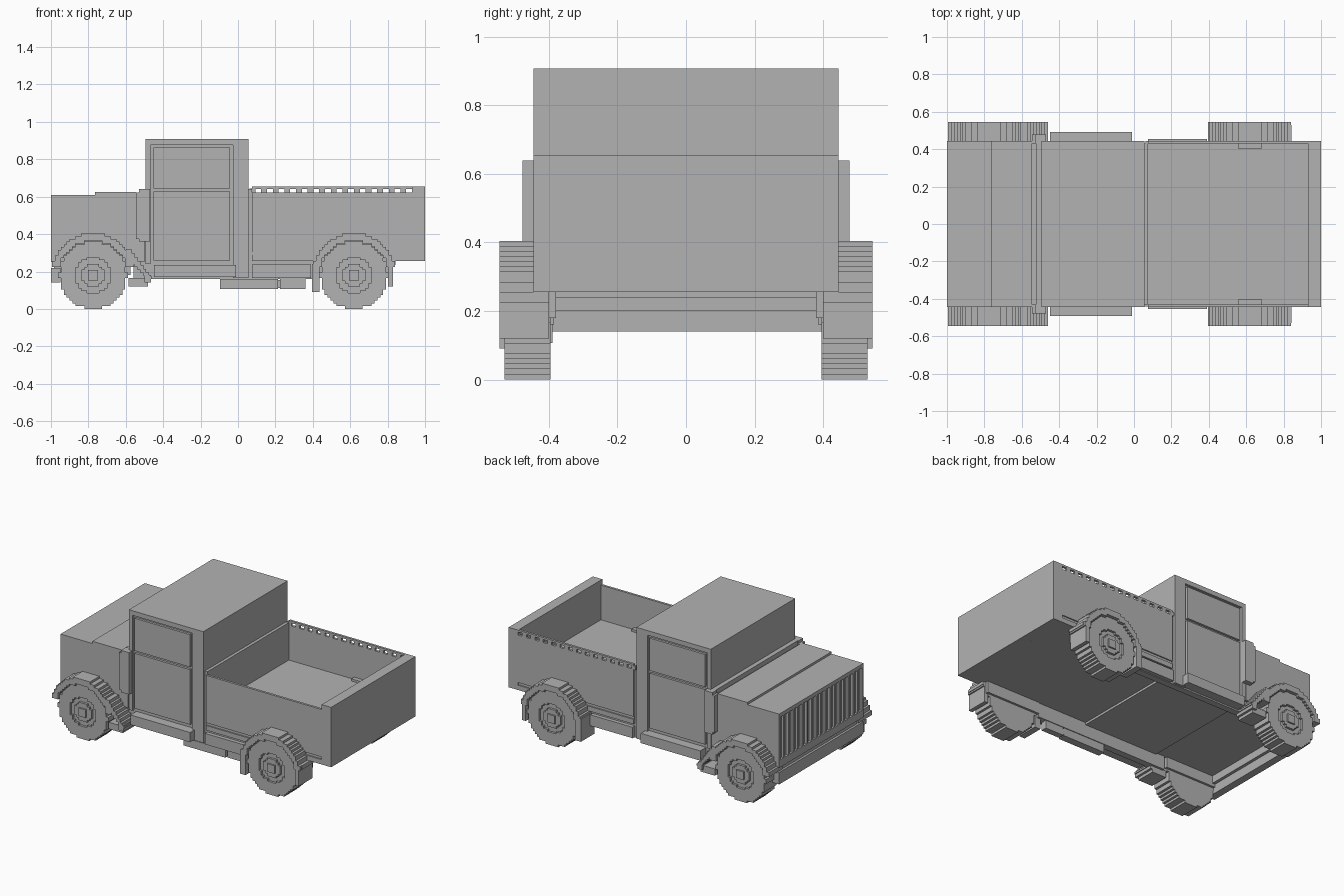
import bpy, bmesh, math

cube = bpy.data.objects.get("Cube")
if cube:
    bpy.data.objects.remove(cube, do_unlink=True)

V = 1 / 64   # size of one stepped block
W = 0.445    # half width of the body

paint = bpy.data.materials.new("plain_grey")
paint.use_nodes = True
GREY = (0.45, 0.45, 0.45, 1)
paint.diffuse_color = GREY
paint.node_tree.nodes["Principled BSDF"].inputs["Base Color"].default_value = GREY


def finish(name, bm):
    bmesh.ops.recalc_face_normals(bm, faces=bm.faces)
    mesh = bpy.data.meshes.new(name)
    bm.to_mesh(mesh)
    bm.free()
    mesh.materials.append(paint)
    obj = bpy.data.objects.new(name, mesh)
    bpy.context.collection.objects.link(obj)
    return obj


def boxes(name, spans):
    """Join boxes given as (x0, x1, y0, y1, z0, z1)."""
    bm = bmesh.new()
    for x0, x1, y0, y1, z0, z1 in spans:
        made = bmesh.ops.create_cube(bm, size=1)["verts"]
        for v in made:
            v.co.x = x1 if v.co.x > 0 else x0
            v.co.y = y1 if v.co.y > 0 else y0
            v.co.z = z1 if v.co.z > 0 else z0
    return finish(name, bm)


def sided(side, spans):
    """Place spans given for the +y side on either side."""
    return [(a, b, min(c * side, d * side), max(c * side, d * side), e, f)
            for a, b, c, d, e, f in spans]


def prism(name, outline, y0, y1):
    bm = bmesh.new()
    face = bm.faces.new([bm.verts.new((x, y0, z)) for x, z in outline])
    top = bmesh.ops.extrude_face_region(bm, geom=[face])["geom"]
    for v in top:
        if isinstance(v, bmesh.types.BMVert):
            v.co.y = y1
    return finish(name, bm)


def stepped_arc(cx, cz, r, low):
    """Blocky arc from the left foot over the top to the right foot."""
    right = []
    rows = math.ceil((r - low) / V)
    for k in range(rows):
        z0 = low + (r - low) * k / rows
        z1 = low + (r - low) * (k + 1) / rows
        mid = (z0 + z1) / 2
        w = max(V, round(math.sqrt(r * r - mid * mid) / V) * V)
        if right and abs(right[-1][0] - w) < 1e-6:
            right[-1] = (w, z1)
        else:
            right += [(w, z0), (w, z1)]
    left = [(-x, z) for x, z in right]
    return [(cx + x, cz + z) for x, z in left + right[::-1]]


# Bonnet with a slatted grille
boxes("bonnet", [(-1 + V, -0.5, -W, W, 0.25, 0.61),
                 (-0.765, -0.545, -W, W, 0.6, 0.625),
                 (-0.525, -0.49, -W, W, 0.6, 0.64)])
grille = [(-1, -1 + V, -W, W, 0.585, 0.61), (-1, -1 + V, -W, W, 0.25, 0.3)]
count = 19
for i in range(count):
    y = -W + V / 2 + (2 * W - V) * i / (count - 1)
    grille.append((-1, -1 + V, y - V / 2, y + V / 2, 0.29, 0.59))
boxes("grille", grille)
boxes("front_bumper", [(-1, -0.95, -W, W, 0.14, 0.22),
                       (-0.985, -0.93, -0.4, 0.4, 0.2, 0.26)])

# Cab core and floor
boxes("cab_core", [(-0.495, 0.055, -W + V, W - V, 0.24, 0.908)])
boxes("floor", [(-0.95, 1, -W + V, W - V, 0.255, 0.39)])

# Cargo bed tailgate and cab-side bulkhead
boxes("tailgate", [(0.93, 1, -W, W, 0.255, 0.655)])
boxes("bulkhead", [(0.05, 0.075, -W + V, W - V, 0.26, 0.64)])

for side, tag in ((1, "left"), (-1, "right")):
    # Door frame, window and door panels with grooves between
    boxes(tag + "_door_frame", sided(side, [
        (-0.495, -0.467, W - V, W, 0.24, 0.908), (-0.028, 0.055, W - V, W, 0.165, 0.908),
        (-0.47, -0.025, W - V, W, 0.877, 0.908)]))
    boxes(tag + "_door", sided(side, [
        (-0.452, -0.043, W - V, W, 0.645, 0.862), (-0.452, -0.043, W - V, W, 0.26, 0.628)]))
    boxes(tag + "_cowl", sided(side, [
        (-0.53, -0.47, W - V, 0.478, 0.36, 0.64), (-0.545, -0.53, W - V, 0.478, 0.375, 0.622)]))
    # Running board and sills
    boxes(tag + "_running_board", sided(side, [(-0.45, -0.01, 0.4, 0.492, 0.17, 0.235)]))
    boxes(tag + "_sill", sided(side, [
        (-0.56, 0.42, 0.385, W - V, 0.16, 0.27), (0.075, 0.39, W - V, 0.455, 0.165, 0.238),
        (-0.585, -0.48, 0.4, 0.53, 0.12, 0.165)]))

    # Bed side panel
    boxes(tag + "_bed_side", sided(side, [
        (0.075, 0.94, W - V, W, 0.305, 0.622), (0.075, 0.94, W - V, W, 0.255, 0.287),
        (0.075, 0.94, W - V, W - V / 2, 0.28, 0.31)]))

    for end, cx in (("front", -0.775), ("rear", 0.62)):
        name = tag + "_" + end

        def disc(part, r, y0, y1):
            low = -r + V / 2
            prism(name + part, stepped_arc(cx, 0.18, r, -r), side * y0, side * y1)

        # Wheel: tyre ring, sunken rim, raised hub
        ring = stepped_arc(cx, 0.18, 0.18, 0)
        hole = stepped_arc(cx, 0.18, 0.095, 0)
        upper = ring + hole[::-1]
        lower = [(x, 0.36 - z) for x, z in upper]
        prism(name + "_tyre_upper", upper, side * 0.395, side * 0.53)
        prism(name + "_tyre_lower", lower, side * 0.395, side * 0.53)
        disc("_rim", 0.1, 0.395, 0.515)
        disc("_hub", 0.06, 0.5, 0.53)
        boxes(name + "_hub_cap", sided(side, [
            (cx - 0.027, cx + 0.027, 0.5, 0.54, 0.153, 0.207)]))
        # Stepped wheel arch
        arch = stepped_arc(cx, 0.18, 0.225, 0.045) + stepped_arc(cx, 0.18, 0.185, 0.045)[::-1]
        prism(name + "_fender", arch, side * 0.4, side * 0.545)
        boxes(name + "_inner_arch", sided(side, [
            (cx - 0.2, cx + 0.2, 0.38, 0.4, 0.18, 0.3)]))

    # Trailing steps of the front fender, legs of the rear fender
    steps = []
    for k in range(8):
        x = -0.6 + k * V
        steps.append((x, x + 2 * V, 0.4, 0.545, 0.27 - k * V, 0.32 - k * 1.35 * V))
    boxes(tag + "_fender_tail", sided(side, steps + [(-0.5, -0.465, 0.4, 0.545, 0.14, 0.18)]))
    boxes(tag + "_fender_legs", sided(side, [
        (0.395, 0.437, 0.4, 0.545, 0.09, 0.24), (0.803, 0.83, 0.4, 0.545, 0.12, 0.24),
        (0.82, 0.843, 0.4, 0.53, 0.235, 0.255)]))

# Pierced upper rail on the left of the bed
rail = [(0.075, 0.94, W - V, W, 0.642, 0.655)]
gap = 0.062
for i in range(15):
    x = 0.062 + i * gap
    rail.append((x, x + gap / 2, W - V, W, 0.62, 0.645))
boxes("left_bed_rail", rail)

# Tank and bracket under the right side
boxes("side_tank", [(-0.095, 0.215, -0.44, -0.39, 0.107, 0.16),
                    (0.225, 0.36, -0.43, -0.39, 0.107, 0.16),
                    (0.21, 0.23, -0.42, -0.39, 0.112, 0.155)])
